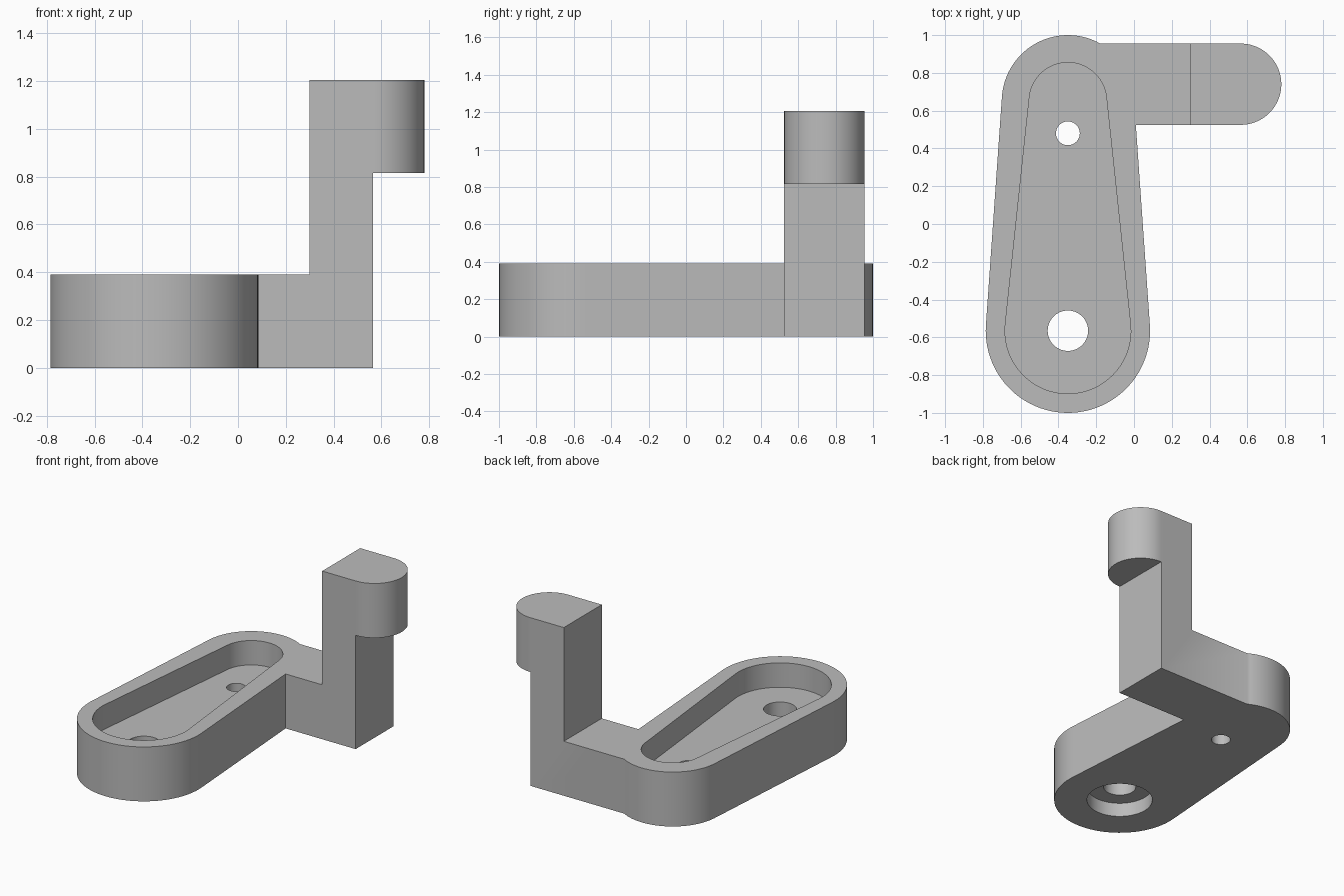
import bpy
import bmesh
from math import pi, sin, cos, asin, radians
from mathutils import Vector

cube = bpy.data.objects.get("Cube")
if cube:
    bpy.data.objects.remove(cube, do_unlink=True)

GREY = (0.5, 0.5, 0.5, 1.0)
mat = bpy.data.materials.new("plain grey")
mat.use_nodes = True
mat.diffuse_color = GREY
mat.node_tree.nodes["Principled BSDF"].inputs["Base Color"].default_value = GREY

AXIS_X = -0.35            # centre line of the lever plate
BIG_Y, SMALL_Y = -0.565, 0.65
HEIGHT = 0.39
FLOOR = 0.215
TOP = 1.205


def arc(cx, cy, r, start, end, steps):
    """Points along an arc, counter-clockwise."""
    angles = [start + (end - start) * i / steps for i in range(steps + 1)]
    return [(cx + r * cos(a), cy + r * sin(a)) for a in angles]


def tapered_slot(r_big, r_small):
    """Two circles joined by their outer tangents."""
    tilt = asin((r_big - r_small) / (SMALL_Y - BIG_Y))
    return (arc(AXIS_X, SMALL_Y, r_small, tilt, pi - tilt, 40)
            + arc(AXIS_X, BIG_Y, r_big, pi - tilt, 2 * pi + tilt, 48))


def circle(cx, cy, r):
    return arc(cx, cy, r, 0, 2 * pi, 64)[:-1]


def extrude(name, points, low, high, upright=False):
    """Extrude an outline along z, or along y when upright."""
    bm = bmesh.new()
    verts = [bm.verts.new((a, low, b) if upright else (a, b, low)) for a, b in points]
    face = bm.faces.new(verts)
    moved = bmesh.ops.extrude_face_region(bm, geom=[face])["geom"]
    step = Vector((0, high - low, 0) if upright else (0, 0, high - low))
    bmesh.ops.translate(bm, vec=step,
                        verts=[g for g in moved if isinstance(g, bmesh.types.BMVert)])
    bmesh.ops.recalc_face_normals(bm, faces=bm.faces)
    mesh = bpy.data.meshes.new(name)
    bm.to_mesh(mesh)
    bm.free()
    mesh.materials.append(mat)
    obj = bpy.data.objects.new(name, mesh)
    bpy.context.collection.objects.link(obj)
    return obj


def combine(target, tool, operation):
    """Apply a boolean, then remove the helper."""
    tool.hide_render = True
    mod = target.modifiers.new(operation.lower(), 'BOOLEAN')
    mod.operation = operation
    mod.solver = 'EXACT'
    mod.object = tool
    bpy.context.view_layer.objects.active = target
    bpy.ops.object.modifier_apply(modifier=mod.name)
    bpy.data.objects.remove(tool, do_unlink=True)


# Tapered lever plate
lever = extrude("lever_bracket", tapered_slot(0.435, 0.35), 0, HEIGHT)

# Side arm with upright post
ARM_FRONT, ARM_BACK = 0.525, 0.955
POST_IN, POST_OUT = 0.30, 0.565
arm = extrude("arm_and_post",
              [(AXIS_X, 0), (POST_OUT, 0), (POST_OUT, TOP),
               (POST_IN, TOP), (POST_IN, HEIGHT), (AXIS_X, HEIGHT)],
              ARM_FRONT, ARM_BACK, upright=True)

# Rounded head overhanging the post
mid, radius = (ARM_FRONT + ARM_BACK) / 2, (ARM_BACK - ARM_FRONT) / 2
head = extrude("post_head",
               arc(POST_OUT, mid, radius, -pi / 2, pi / 2, 40)
               + [(0.43, ARM_BACK), (0.43, ARM_FRONT)],
               TOP - HEIGHT, TOP)
combine(arm, head, 'UNION')
combine(lever, arm, 'UNION')

# Pocket, through holes and counterbore underneath
cuts = [
    ("pocket", tapered_slot(0.333, 0.205), FLOOR, 0.6),
    ("large_hole", circle(AXIS_X, BIG_Y, 0.107), -0.1, 0.3),
    ("small_hole", circle(AXIS_X, 0.48, 0.063), -0.1, 0.3),
    ("counterbore", circle(AXIS_X, BIG_Y, 0.217), -0.1, 0.1),
]
for name, outline, low, high in cuts:
    combine(lever, extrude(name, outline, low, high), 'DIFFERENCE')

# Smooth the curved walls, keep the edges crisp
bpy.ops.object.select_all(action='DESELECT')
lever.select_set(True)
bpy.context.view_layer.objects.active = lever
bpy.ops.object.shade_smooth_by_angle(angle=radians(30))
